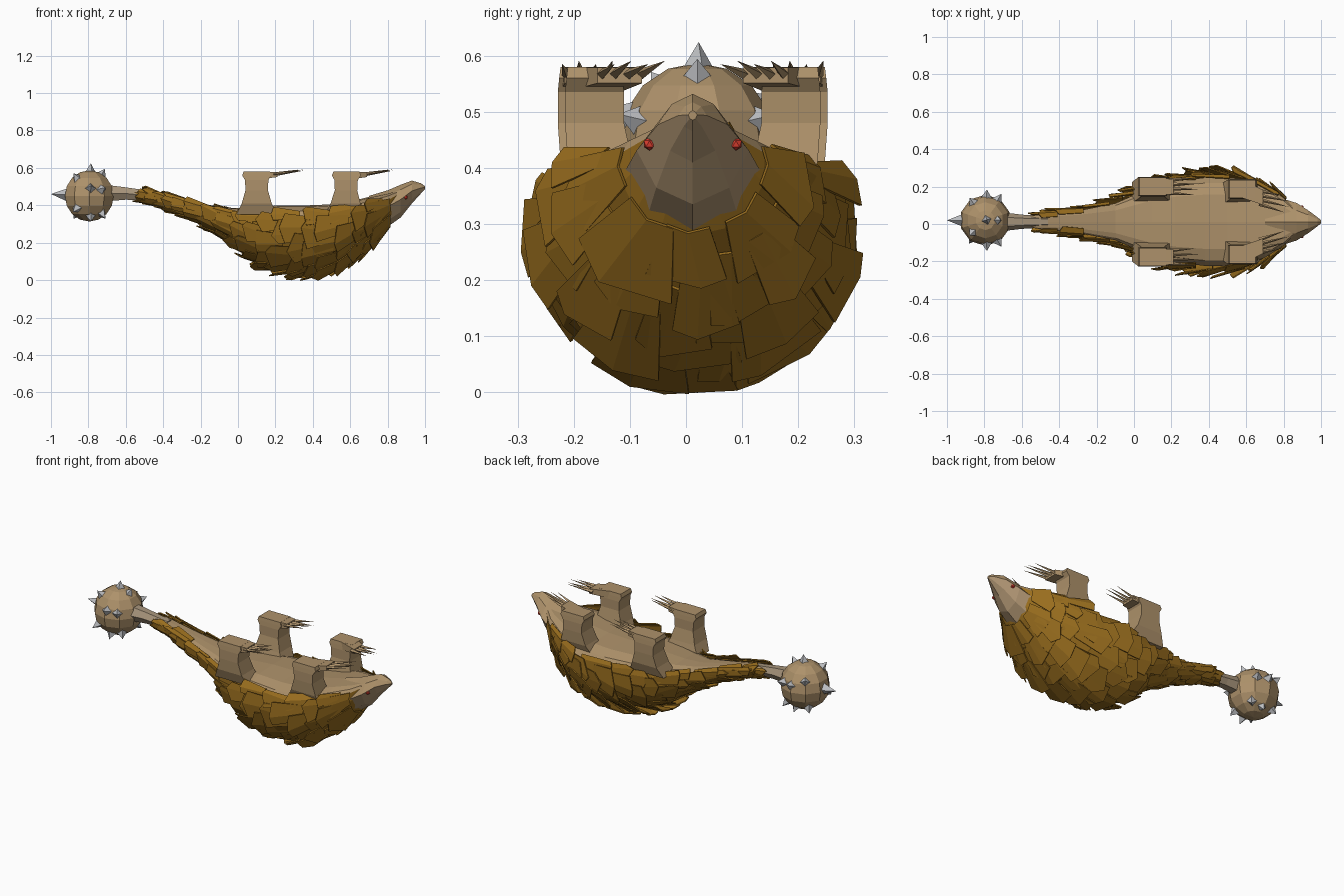
import bpy, bmesh, math, random
from mathutils import Vector

random.seed(4)
if "Cube" in bpy.data.objects:
    bpy.data.objects.remove(bpy.data.objects["Cube"])
CY = 0.012  # centre line of the animal


def material(name, r, g, b):
    m = bpy.data.materials.new(name)
    m.use_nodes = True
    m.diffuse_color = (r, g, b, 1)
    m.node_tree.nodes["Principled BSDF"].inputs["Base Color"].default_value = (r, g, b, 1)
    return m


TAN = material("tan skin", 0.42, 0.285, 0.145)
BROWN = material("brown scale", 0.32, 0.155, 0.013)
STEEL = material("grey steel", 0.5, 0.51, 0.53)
SHAFT = material("grey tan shaft", 0.39, 0.3, 0.2)
MUZZLE = material("pale muzzle", 0.43, 0.3, 0.17)
RED = material("red eye", 0.75, 0.05, 0.03)


def finish(bm, name, *mats):
    me = bpy.data.meshes.new(name)
    bm.to_mesh(me)
    bm.free()
    ob = bpy.data.objects.new(name, me)
    for m in mats:
        me.materials.append(m)
    bpy.context.collection.objects.link(ob)
    return ob


def add_loft(bm, rings):
    """Skin a list of equal-length point rings and cap both ends."""
    vs = [[bm.verts.new(p) for p in ring] for ring in rings]
    n = len(vs[0])
    for a, b in zip(vs, vs[1:]):
        for i in range(n):
            bm.faces.new((a[i], a[(i + 1) % n], b[(i + 1) % n], b[i]))
    bm.faces.new(vs[0])
    bm.faces.new(vs[-1])
    bmesh.ops.recalc_face_normals(bm, faces=bm.faces)


def add_spike(bm, base, tip, radius, sides=4):
    base, tip = Vector(base), Vector(tip)
    q = (tip - base).to_track_quat('Z', 'Y')
    ring = [bm.verts.new(base + q @ Vector((radius * math.cos(k * math.tau / sides),
            radius * math.sin(k * math.tau / sides), 0))) for k in range(sides)]
    top = bm.verts.new(tip)
    for i in range(sides):
        bm.faces.new((ring[i], ring[(i + 1) % sides], top))
    bm.faces.new(ring[::-1])


# Body profile: x, half width, lowest z, highest z
BODY = [(-0.56, .03, .44, .475), (-0.5, .04, .43, .48), (-0.3, .06, .365, .435),
        (-0.1, .10, .27, .39), (0, .145, .185, .385), (0.1, .19, .11, .39),
        (0.22, .22, .07, .40), (0.38, .24, .058, .40), (0.5, .24, .07, .405),
        (0.6, .23, .105, .42), (0.7, .195, .175, .445), (0.8, .13, .28, .465), (0.85, .08, .36, .48)]


def section(x):
    x = min(max(x, BODY[0][0]), BODY[-1][0])
    for a, b in zip(BODY, BODY[1:]):
        if x <= b[0]:
            t = (x - a[0]) / (b[0] - a[0])
            return [p + (q - p) * t for p, q in zip(a, b)][1:]


def surface(x, ang, lift=0.0):
    """Point on the body; ang 0 is the back (down), 90 degrees the flank."""
    hw, lo, hi = section(x)
    mid = lo + 0.65 * (hi - lo)
    s, c = math.sin(ang), math.cos(ang)
    if c >= 0:
        y, z = hw * s, mid - (mid - lo) * c
    else:
        y = hw * math.copysign(abs(s) ** 0.6, s)
        z = mid + (hi - mid) * (-c) ** 0.6
    return Vector((x, CY + y + lift * s, z - lift * c))


# Body and tail core, skin above and scale colour below
bm = bmesh.new()
add_loft(bm, [[surface(r[0], k * math.tau / 14) for k in range(14)] for r in BODY])
for f in bm.faces:
    f.material_index = 1 if f.normal.z < 0.05 else 0
finish(bm, "body", TAN, BROWN)

# Large overlapping scales in staggered rows pointing to the tail
rows = [.81, .77, .72, .66, .59, .51, .42, .33, .24, .16, .08, .01, -.06,
        -.13, -.20, -.27, -.34, -.41, -.47, -.52, -.555]
bm = bmesh.new()
for i, x0 in enumerate(rows[:-2]):
    size = section(x0)[0]
    count = 8 if size > 0.13 else 5
    step = math.radians(212 if x0 > -0.22 else 255) / count
    end = rows[i + 2]
    for k in range(count + i % 2):
        a = (k - (count + i % 2 - 1) / 2) * step + random.uniform(-.1, .1)
        w = step * random.uniform(0.5, 0.7)
        high = min(0.01 + 0.2 * size * random.uniform(0.4, 1.5), 0.064)
        tip = end + random.uniform(-.03, .02)
        shoulder = x0 + (tip - x0) * random.uniform(0.7, 0.95)
        low = 0.15 * high
        pts = [surface(x0, a - w * .8, low), surface(x0, a, low + .006),
               surface(x0, a + w * .8, low), surface(shoulder, a + w, high * .95),
               surface(tip, a + random.uniform(-.6, .6) * w, high),
               surface(shoulder, a - w, high * .95)]
        v = [bm.verts.new(p) for p in pts]
        bm.faces.new((v[0], v[1], v[4], v[5]))
        bm.faces.new((v[1], v[2], v[3], v[4]))
scales = finish(bm, "scales", BROWN)
mod = scales.modifiers.new("thickness", 'SOLIDIFY')
mod.thickness = 0.006

# Head: tapered angular snout, slightly paler underneath
HEAD = [(0.70, .12, .27, .45), (0.80, .122, .285, .48), (0.87, .10, .335, .51),
        (0.93, .062, .41, .532), (0.98, .025, .465, .517), (1.0, .008, .485, .502)]
OUTLINE = [(0, 1), (.6, .85), (1, .55), (.65, .17), (0, 0), (-.65, .17), (-1, .55), (-.6, .85)]
bm = bmesh.new()
add_loft(bm, [[(x, CY + w * u, lo + (hi - lo) * v) for u, v in OUTLINE] for x, w, lo, hi in HEAD])
for f in bm.faces:
    f.material_index = 1 if f.normal.z < 0 else 0
finish(bm, "head", TAN, MUZZLE)

# Eyes
for side, name in ((1, "left_eye"), (-1, "right_eye")):
    bm = bmesh.new()
    bmesh.ops.create_icosphere(bm, subdivisions=1, radius=0.012)
    for v in bm.verts:
        v.co = v.co + Vector((0.897, CY + side * 0.077, 0.443))
    finish(bm, name, RED)


def box_ring(x, y, z, sx, sy):
    return [(x + a * sx / 2, y + b * sy / 2, z) for a, b in ((-1, -1), (1, -1), (1, 1), (-1, 1))]


def make_leg(name, x, spread, side, lean, reach, inward):
    """Upright leg with a short forward paw and four slender claws."""
    y = CY + side * spread
    bm = bmesh.new()
    add_loft(bm, [box_ring(x, y - side * .03, .35, .22, .11), box_ring(x, y - side * .01, .41, .16, .115),
                  box_ring(x + lean / 2, y, .48, .12, .105), box_ring(x + lean * .6, y, .535, .125, .105),
                  box_ring(x + lean, y, .56, .155, .1), box_ring(x + lean, y, .58, .14, .095)])
    px, py = x + lean + .11, y - side * inward
    add_loft(bm, [[(cx, cy + b * w, z + c * h) for b, c in ((-1, -1), (1, -1), (1, 1), (-1, 1))]
                  for cx, cy, z, w, h in ((x + lean, y, .558, .048, .022), (px, py, .565, .04, .014))])
    for k in range(4):
        off = (k - 1.5) * .023
        add_spike(bm, (px - .02, py + off, .565),
                  (px + reach - abs(off), py + off * 1.3 - side * inward * .8,
                   .573 + .006 * (k % 2) + reach * .08), .011)
    finish(bm, name, TAN)


for side, word in ((1, "left"), (-1, "right")):
    make_leg(word + "_hind_leg", 0.10, .188, side, 0.0, 0.15, 0.0)
    make_leg(word + "_front_leg", 0.575, .175, side, 0.005, 0.15, 0.045)

# Tail shaft
bm = bmesh.new()
add_loft(bm, [[(x, CY + r * math.cos(k * math.tau / 6), z + r * math.sin(k * math.tau / 6))
               for k in range(6)] for x, z, r in ((-.70, .465, .05), (-.60, .463, .038), (-.46, .45, .03))])
finish(bm, "tail_shaft", SHAFT)

# Mace ball
centre = Vector((-0.795, 0.02, 0.45))
bm = bmesh.new()
bmesh.ops.create_uvsphere(bm, u_segments=10, v_segments=8, radius=0.137)
for v in bm.verts:
    v.co += centre
finish(bm, "tail_ball", TAN)

# Mace spikes: one at the rear, then rings around the ball
dirs = [Vector((-1, 0, 0.05))]
for lon, count, turn in ((-0.5, 4, 0.6), (0.05, 5, 0.3), (0.5, 5, 1.57)):
    for k in range(count):
        t = turn + k * math.tau / count
        r = math.sqrt(1 - lon * lon)
        dirs.append(Vector((lon, r * math.cos(t), r * math.sin(t))))
bm = bmesh.new()
for k, d in enumerate(dirs):
    d.normalize()
    length = 0.205 if k == 0 else random.uniform(0.158, 0.175)
    add_spike(bm, centre + d * 0.115, centre + d * length, 0.036)
finish(bm, "ball_spikes", STEEL)
